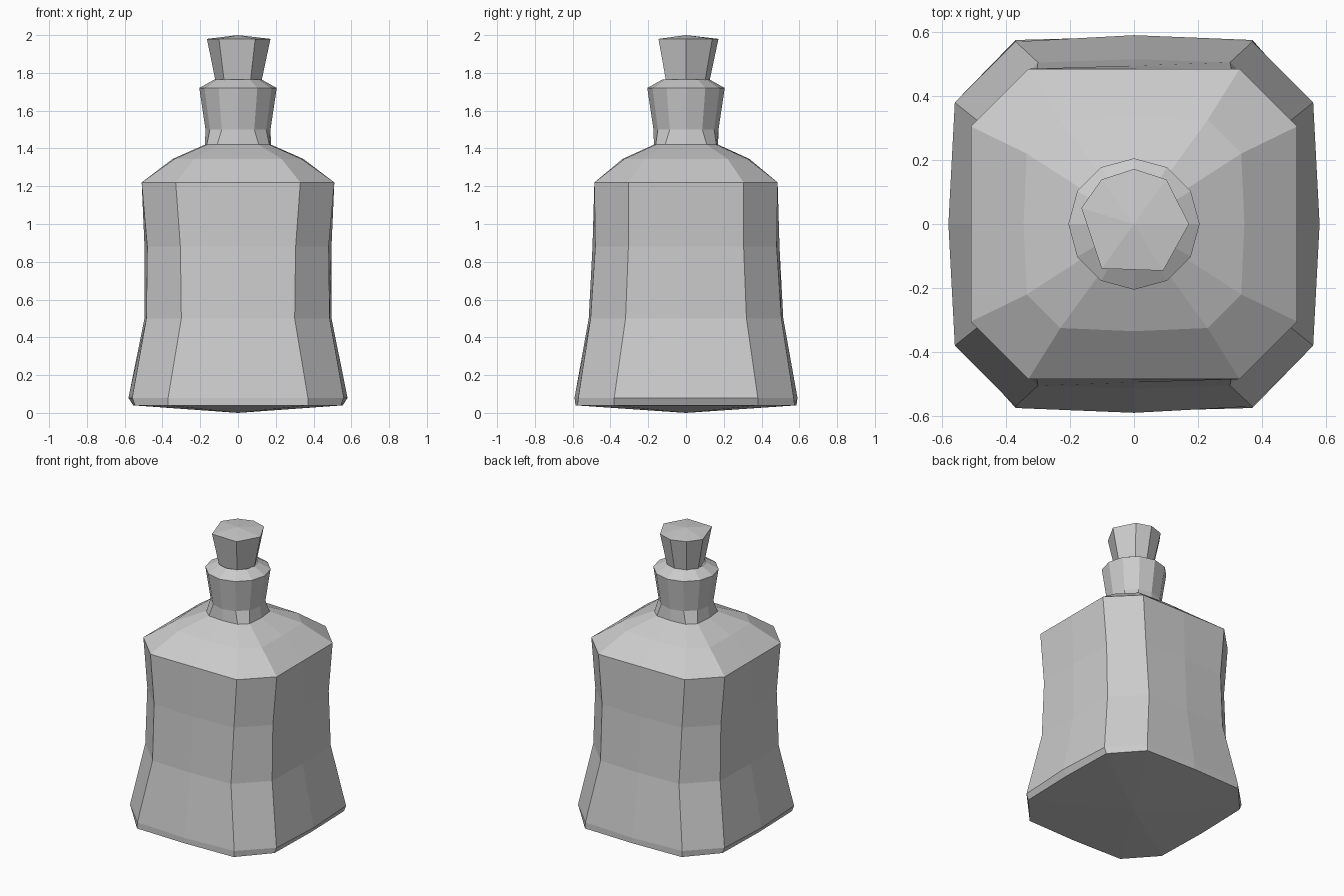
import bpy
import bmesh
from math import sin, cos, radians

if "Cube" in bpy.data.objects:
    bpy.data.objects.remove(bpy.data.objects["Cube"])


def ring(z, ax, ay, fx, fy, bulge=0.0):
    """Rectangle with cut corners: half sizes ax/ay, flat half lengths fx/fy, side middles pushed out."""
    bx, by = ax + bulge, ay + bulge
    return [(ax, -fy, z), (bx, 0, z), (ax, fy, z),
            (fx, ay, z), (0, by, z), (-fx, ay, z),
            (-ax, fy, z), (-bx, 0, z), (-ax, -fy, z),
            (-fx, -ay, z), (0, -by, z), (fx, -ay, z)]


def round_ring(z, r, angles):
    return [(r * cos(radians(a)), r * sin(radians(a)), z) for a in angles]


def loft(name, rings, bottom=None, top=None):
    """Skin a stack of rings; optionally close the ends with a fan to a centre point."""
    bm = bmesh.new()
    rows = [[bm.verts.new(p) for p in r] for r in rings]
    n = len(rows[0])
    for lo, hi in zip(rows, rows[1:]):
        for i in range(n):
            j = (i + 1) % n
            bm.faces.new((lo[i], lo[j], hi[j], hi[i]))
    for row, tip in ((rows[0], bottom), (rows[-1], top)):
        if tip is not None:
            c = bm.verts.new((0, 0, tip))
            for i in range(n):
                bm.faces.new((row[i], row[(i + 1) % n], c))
    bmesh.ops.recalc_face_normals(bm, faces=bm.faces)
    mesh = bpy.data.meshes.new(name)
    bm.to_mesh(mesh)
    bm.free()
    obj = bpy.data.objects.new(name, mesh)
    bpy.context.collection.objects.link(obj)
    return obj


# Bottle: domed base, waisted body, sloped shoulder, flared neck and rim
twelve = range(-30, 330, 30)
bottle = loft("bottle", [
    ring(0.04, 0.545, 0.575, 0.37, 0.38, 0.01),
    ring(0.08, 0.56, 0.57, 0.37, 0.38, 0.02),
    ring(0.50, 0.485, 0.505, 0.30, 0.32, 0.01),
    ring(0.88, 0.48, 0.48, 0.305, 0.305, 0.015),
    ring(1.22, 0.51, 0.485, 0.33, 0.305, 0.0),
    ring(1.345, 0.335, 0.325, 0.23, 0.22, 0.01),
    ring(1.42, 0.165, 0.16, 0.11, 0.11, 0.01),
    round_ring(1.50, 0.172, twelve),
    round_ring(1.72, 0.205, twelve),
    round_ring(1.765, 0.125, twelve),
], bottom=0.0)

# Stopper: seven-sided tapered plug
seven = (0, 54, 90, 126, 163, 234, 302)
stopper = loft("stopper", [
    round_ring(1.745, 0.122, seven),
    round_ring(1.98, 0.172, seven),
], top=2.0)
